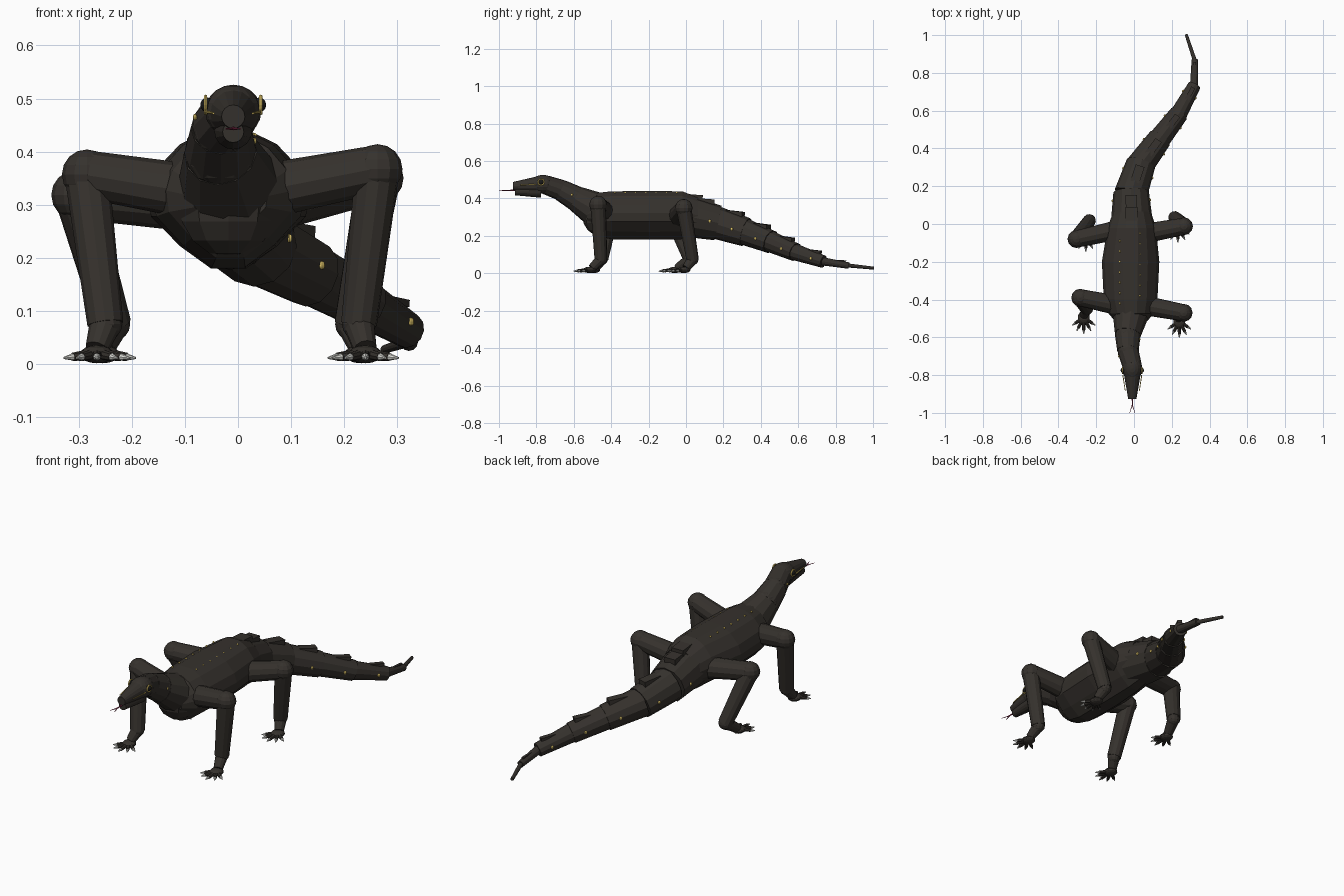
import bpy, bmesh, math
from mathutils import Vector as V, Matrix as M

if "Cube" in bpy.data.objects:
    bpy.data.objects.remove(bpy.data.objects["Cube"])


def material(name, rgb):
    m = bpy.data.materials.new(name)
    m.diffuse_color = (*rgb, 1)
    m.use_nodes = True
    m.node_tree.nodes["Principled BSDF"].inputs["Base Color"].default_value = m.diffuse_color
    return m


SKIN = material("dark_skin", (0.036, 0.031, 0.026))
YELLOW = material("yellow_marking", (0.8, 0.6, 0.15))
CLAW = material("claw_grey", (0.7, 0.7, 0.66))
RED = material("tongue_red", (0.3, 0.03, 0.09))
BLACK = material("eye_black", (0.01, 0.01, 0.01))


def finish(name, bm, mat):
    me = bpy.data.meshes.new(name)
    bmesh.ops.recalc_face_normals(bm, faces=bm.faces)
    bm.to_mesh(me)
    bm.free()
    me.materials.append(mat)
    ob = bpy.data.objects.new(name, me)
    bpy.context.collection.objects.link(ob)
    return ob


def tube(name, a, b, r1, r2, mat=SKIN, n=12):
    a, b = V(a), V(b)
    d = b - a
    mat4 = M.Translation((a + b) / 2) @ d.to_track_quat('Z', 'Y').to_matrix().to_4x4()
    bm = bmesh.new()
    bmesh.ops.create_cone(bm, cap_ends=True, segments=n, radius1=r1, radius2=r2,
                          depth=d.length, matrix=mat4)
    return finish(name, bm, mat)


def ball(name, c, s, mat=SKIN, u=12, v=8):
    bm = bmesh.new()
    bmesh.ops.create_uvsphere(bm, u_segments=u, v_segments=v, radius=1,
                              matrix=M.Translation(c) @ M.Diagonal((*s, 1)))
    return finish(name, bm, mat)


def loft(name, profile, stations, mat=SKIN):
    bm = bmesh.new()
    rings = [[bm.verts.new((x + p * rx, y, z + q * rz)) for p, q in profile]
             for x, y, z, rx, rz in stations]
    k = len(profile)
    for r, s in zip(rings, rings[1:]):
        for i in range(k):
            bm.faces.new((r[i], r[(i + 1) % k], s[(i + 1) % k], s[i]))
    bm.faces.new(rings[0])
    bm.faces.new(rings[-1])
    return finish(name, bm, mat)


# Trunk: faceted barrel, plus chest
half = [(0.22, -1), (0.6, -0.68), (0.96, -0.25), (1, 0.1), (0.9, 0.43), (0.6, 0.8), (0.25, 1)]
profile = half + [(-x, z) for x, z in reversed(half)]
loft("trunk", profile, [(-0.015, -0.53, 0.31, 0.07, 0.06), (-0.015, -0.475, 0.315, 0.12, 0.115),
                        (-0.018, -0.40, 0.31, 0.142, 0.128), (-0.018, -0.2, 0.31, 0.152, 0.13),
                        (-0.012, -0.02, 0.31, 0.128, 0.128), (-0.01, 0.065, 0.30, 0.1, 0.105)])
ball("chest", (-0.018, -0.46, 0.31), (0.1, 0.095, 0.11), u=10, v=8)

# Neck of overlapping cones
neck = [((-0.018, -0.48, 0.34), 0.096), ((-0.033, -0.585, 0.398), 0.068),
        ((-0.032, -0.67, 0.445), 0.056), ((-0.01, -0.75, 0.473), 0.05)]
for i, ((a, r), (b, s)) in enumerate(zip(neck, neck[1:])):
    tube(f"neck_{i}", a, b, r, s * 1.02)
    if i:
        ball(f"neck_joint_{i}", a, (r, r, r))

# Head, snout, jaw
ball("head", (-0.009, -0.765, 0.476), (0.053, 0.068, 0.05), u=16, v=10)
tube("snout", (-0.009, -0.78, 0.474), (-0.009, -0.925, 0.466), 0.047, 0.022, n=16)
tube("lower_jaw", (-0.009, -0.775, 0.44), (-0.009, -0.915, 0.437), 0.036, 0.02, n=16)

# Forked tongue
tube("tongue", (-0.009, -0.89, 0.444), (-0.009, -0.96, 0.443), 0.004, 0.003, RED, 6)
for s in (-1, 1):
    tube(f"tongue_fork_{s}", (-0.009, -0.958, 0.443), (-0.009 + s * 0.014, -1.0, 0.443),
         0.0028, 0.001, RED, 6)

# Eyes with yellow rings, cheek stripes, neck spots
for s in (-1, 1):
    ex = -0.009 + s * 0.049
    ball(f"eye_{s}", (ex, -0.775, 0.488), (0.013, 0.014, 0.014), BLACK)
    bpy.ops.mesh.primitive_torus_add(location=(ex + s * 0.003, -0.775, 0.488),
                                     rotation=(0, math.pi / 2, 0), major_radius=0.016,
                                     minor_radius=0.0035, major_segments=16, minor_segments=6)
    bpy.context.object.name = f"eye_ring_{s}"
    bpy.context.object.data.materials.append(YELLOW)
    tube(f"cheek_stripe_{s}", (-0.009 + s * 0.05, -0.80, 0.475),
         (-0.009 + s * 0.037, -0.885, 0.472), 0.003, 0.002, YELLOW, 6)
    for j, (y, z, r) in enumerate([(-0.61, 0.42, 0.061), (-0.70, 0.465, 0.051)]):
        ball(f"neck_spot_{s}_{j}", (-0.03 + s * r, y, z), (0.004, 0.006, 0.006), YELLOW, 8, 6)
    # Back spots
    for j in range(7):
        ball(f"back_spot_{s}_{j}", (-0.022 + s * 0.053, -0.07 + s * 0.02 - j * 0.055, 0.43),
             (0.005, 0.006, 0.005), YELLOW, 8, 6)

# Tail: stepped cones with raised plates and side spots
tail = [(-0.012, 0.03, 0.30), (-0.015, 0.165, 0.27), (0.035, 0.315, 0.222), (0.135, 0.45, 0.17),
        (0.235, 0.58, 0.115), (0.318, 0.73, 0.064), (0.322, 0.865, 0.042), (0.278, 0.998, 0.028)]
radii = [(0.11, 0.094), (0.088, 0.078), (0.073, 0.063), (0.059, 0.05), (0.046, 0.034),
         (0.022, 0.017), (0.011, 0.008)]
for i, (r1, r2) in enumerate(radii):
    a, b = V(tail[i]), V(tail[i + 1])
    d = (b - a).normalized()
    tube(f"tail_{i}", a - d * 0.01, b + d * 0.006, r1, r2)
    if i == 6:
        continue
    side = d.cross(V((0, 0, 1))).normalized()
    level = V((d.x, d.y, d.z * 0.35)).normalized()
    rot = M((side, level, side.cross(level))).transposed().to_4x4()
    for j, t in enumerate((0.66,) if i else (0.15, 0.62)):
        r = r1 + (r2 - r1) * t
        bm = bmesh.new()
        bmesh.ops.create_cube(bm, size=1, matrix=M.Translation(a.lerp(b, t) + V((0, 0, r * 0.98)))
                              @ rot @ M.Diagonal((r * 0.6, (b - a).length * 0.55, r * 0.36, 1)))
        finish(f"tail_plate_{i}_{j}", bm, SKIN)
    if i == 5:
        continue
    for s in (-1, 1):
        c = a.lerp(b, 0.7) + side * s * (r1 + (r2 - r1) * 0.7)
        ball(f"tail_spot_{i}_{s}", c, (0.006, 0.008, 0.008), YELLOW, 8, 6)

# Legs: root, elbow or knee, ankle, palm
legs = {
    "front_left": ((-0.09, -0.43, 0.325), (-0.285, -0.39, 0.357), (-0.25, -0.45, 0.075), (-0.266, -0.495)),
    "front_right": ((0.05, -0.43, 0.325), (0.263, -0.47, 0.367), (0.228, -0.455, 0.075), (0.24, -0.515)),
    "back_left": ((-0.08, -0.03, 0.30), (-0.305, -0.08, 0.318), (-0.235, 0.02, 0.075), (-0.255, -0.06)),
    "back_right": ((0.06, -0.05, 0.30), (0.265, -0.012, 0.35), (0.215, 0.035, 0.075), (0.232, -0.012)),
}
for name, (root, knee, ankle, (px, py)) in legs.items():
    palm = V((px, py, 0.018))
    tube(f"{name}_upper_leg", root, knee, 0.052, 0.045)
    ball(f"{name}_knee", knee, (0.047,) * 3)
    tube(f"{name}_lower_leg", knee, ankle, 0.042, 0.034)
    ball(f"{name}_ankle", ankle, (0.032,) * 3)
    tube(f"{name}_wrist", ankle, palm + V((0, 0.012, 0.01)), 0.03, 0.022)
    ball(f"{name}_palm", palm, (0.032, 0.036, 0.017))
    for j in range(5):
        ang = math.radians(-56 + 28 * j)
        length = 0.055 + 0.006 * (2 - abs(j - 2))
        d = V((math.sin(ang), -math.cos(ang), 0))
        tip = palm + d * length + V((0, 0, -0.005))
        tube(f"{name}_toe_{j}", palm + d * 0.015, tip, 0.01, 0.008, SKIN, 8)
        tube(f"{name}_claw_{j}", tip, tip + d * 0.02 + V((0, 0, -0.002)), 0.007, 0.002, CLAW, 8)
